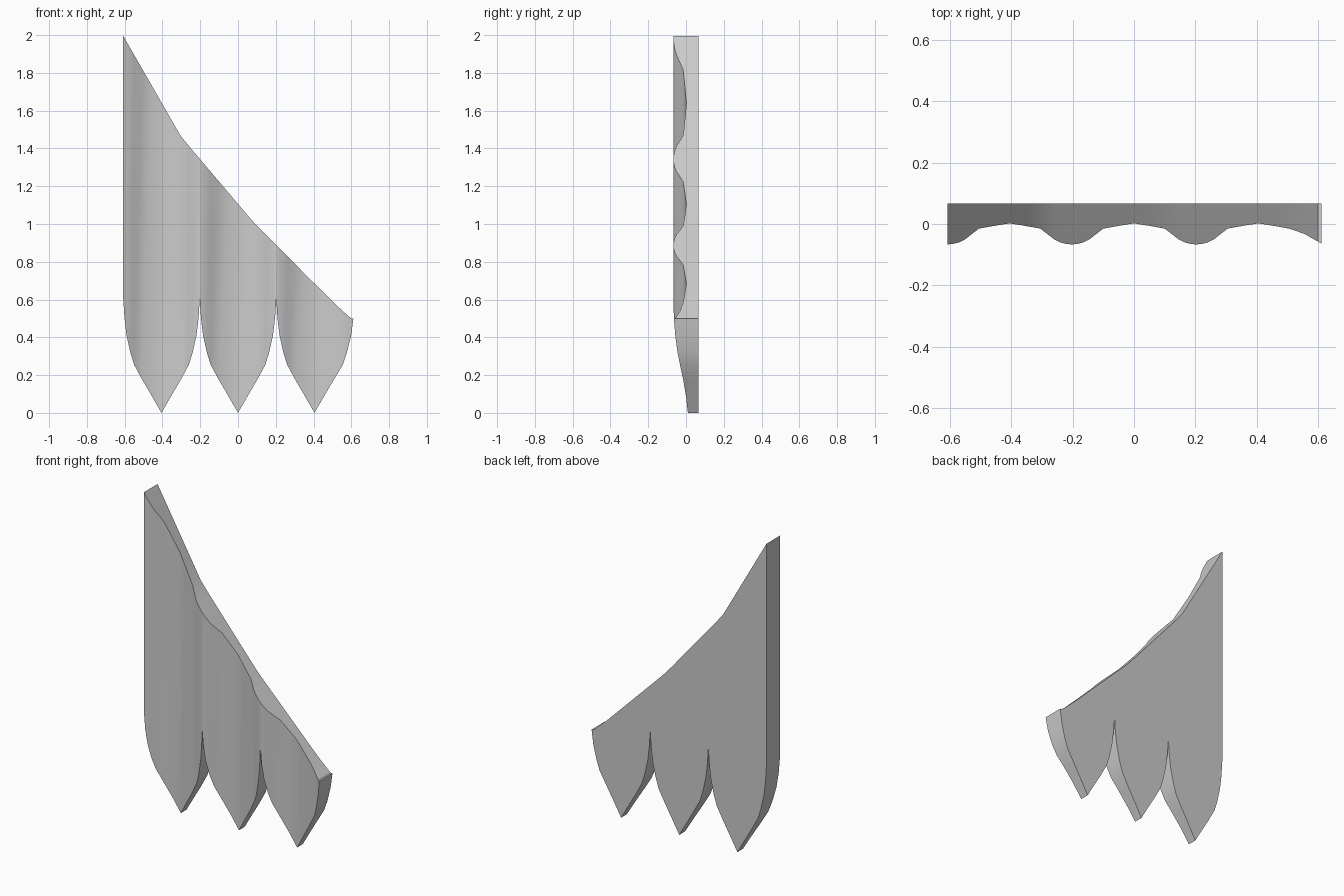
import bpy, bmesh, math

if "Cube" in bpy.data.objects:
    bpy.data.objects.remove(bpy.data.objects["Cube"])

BACK = 0.067
PITCH = 0.405

# Half-tooth columns: offset from tooth centre, lower edge z, front y low, front y high
COLS = [(0, 0, 0.010, 0.002), (0.05, 0.087, 0.0, -0.006),
        (0.10, 0.172, -0.014, -0.015), (0.145, 0.255, -0.032, -0.050),
        (0.165, 0.32, -0.045, -0.060), (0.185, 0.41, -0.057, -0.065),
        (0.196, 0.50, -0.064, -0.066), (0.2025, 0.60, -0.067, -0.067)]
# Slanted upper edge
TOP = [(-0.61, 2.0), (-0.30, 1.46), (0.09, 1.0), (0.52, 0.57), (0.61, 0.49)]


def top_z(x):
    for (x0, z0), (x1, z1) in zip(TOP, TOP[1:]):
        if x <= x1:
            return z0 + (z1 - z0) * (x - x0) / (x1 - x0)
    return TOP[-1][1]


# Columns across all three teeth
columns = []
for tooth in (-1, 0, 1):
    half = [(-d, z, lo, hi) for d, z, lo, hi in reversed(COLS)] + COLS[1:]
    if tooth > -1:
        half = half[1:]                    # share the joint column
    for d, z, lo, hi in half:
        x = tooth * PITCH + d
        if tooth == 1 and d > 0.1:         # last tooth ends where the edges meet
            if d > 0.2:
                continue
            hi = lo
            x += 0.01 * (d - 0.1) / 0.096
        columns.append((x, z, lo, hi))

bm = bmesh.new()
rings = []
for x, z, lo, hi in columns:
    t = max(top_z(x), z + 0.002)
    rings.append([bm.verts.new(p) for p in
                  ((x, lo, z), (x, hi, t), (x, BACK, t), (x, BACK, z))])

# Front, top, back and lower edge strips
for a, b in zip(rings, rings[1:]):
    for i in range(4):
        j = (i + 1) % 4
        bm.faces.new((a[i], b[i], b[j], a[j]))
bm.faces.new(rings[0])
bm.faces.new(rings[-1][::-1])
bmesh.ops.remove_doubles(bm, verts=bm.verts, dist=0.003)
bmesh.ops.recalc_face_normals(bm, faces=bm.faces)

mesh = bpy.data.meshes.new("feathered_panel")
bm.to_mesh(mesh)
bm.free()
panel = bpy.data.objects.new("feathered_panel", mesh)
bpy.context.collection.objects.link(panel)
bpy.context.view_layer.objects.active = panel
panel.select_set(True)
bpy.ops.object.shade_smooth_by_angle(angle=math.radians(42))
